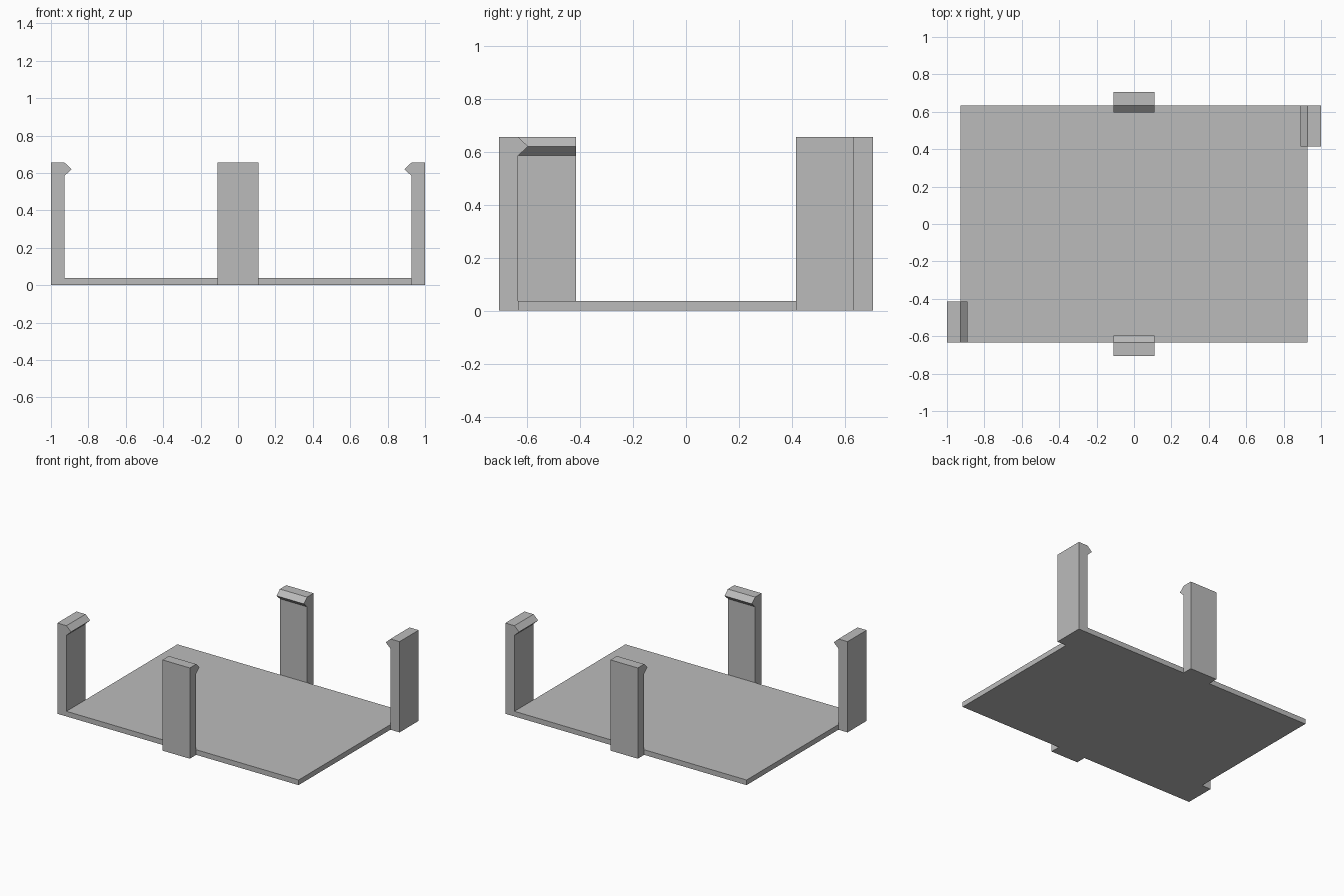
import bpy
import bmesh
from math import radians
from mathutils import Matrix

cube = bpy.data.objects.get("Cube")
if cube:
    bpy.data.objects.remove(cube, do_unlink=True)

HALF_X, HALF_Y = 0.927, 0.633   # base plate half sizes
PLATE, HEIGHT = 0.037, 0.655    # plate thickness, clip height
WIDTH = 0.218                   # clip width
WALL, HOOK = 0.073, 0.037       # clip thickness, hook reach

grey = bpy.data.materials.new("light_grey")
grey.use_nodes = True
colour = (0.5, 0.5, 0.5, 1)
grey.diffuse_color = colour
grey.node_tree.nodes["Principled BSDF"].inputs["Base Color"].default_value = colour


def extrude_profile(name, points, length, matrix):
    """Extrude an x-z outline along y, centred, then place it."""
    bm = bmesh.new()
    face = bm.faces.new([bm.verts.new((x, -length / 2, z)) for x, z in points])
    new = bmesh.ops.extrude_face_region(bm, geom=[face])["geom"]
    verts = [v for v in new if isinstance(v, bmesh.types.BMVert)]
    bmesh.ops.translate(bm, verts=verts, vec=(0, length, 0))
    bmesh.ops.recalc_face_normals(bm, faces=bm.faces)
    bm.transform(matrix)
    mesh = bpy.data.meshes.new(name)
    bm.to_mesh(mesh)
    bm.free()
    mesh.materials.append(grey)
    obj = bpy.data.objects.new(name, mesh)
    bpy.context.collection.objects.link(obj)
    return obj


# Base plate
extrude_profile("base_plate",
                [(-HALF_X, 0), (HALF_X, 0), (HALF_X, PLATE), (-HALF_X, PLATE)],
                2 * HALF_Y, Matrix())

# Upright clip outline: wall outside x = 0, pointed hook inside
clip = [(0, 0), (WALL, 0), (WALL, HEIGHT), (0, HEIGHT),
        (-HOOK, HEIGHT - 0.035), (0, HEIGHT - 0.07)]
corner = HALF_Y - WIDTH / 2

# Clips: name, position on the plate edge, outward direction
for name, x, y, angle in [("left_clip", HALF_X, corner, 0),
                          ("back_clip", 0, HALF_Y, 90),
                          ("right_clip", -HALF_X, -corner, 180),
                          ("front_clip", 0, -HALF_Y, 270)]:
    place = Matrix.Translation((x, y, 0)) @ Matrix.Rotation(radians(angle), 4, "Z")
    extrude_profile(name, clip, WIDTH, place)
